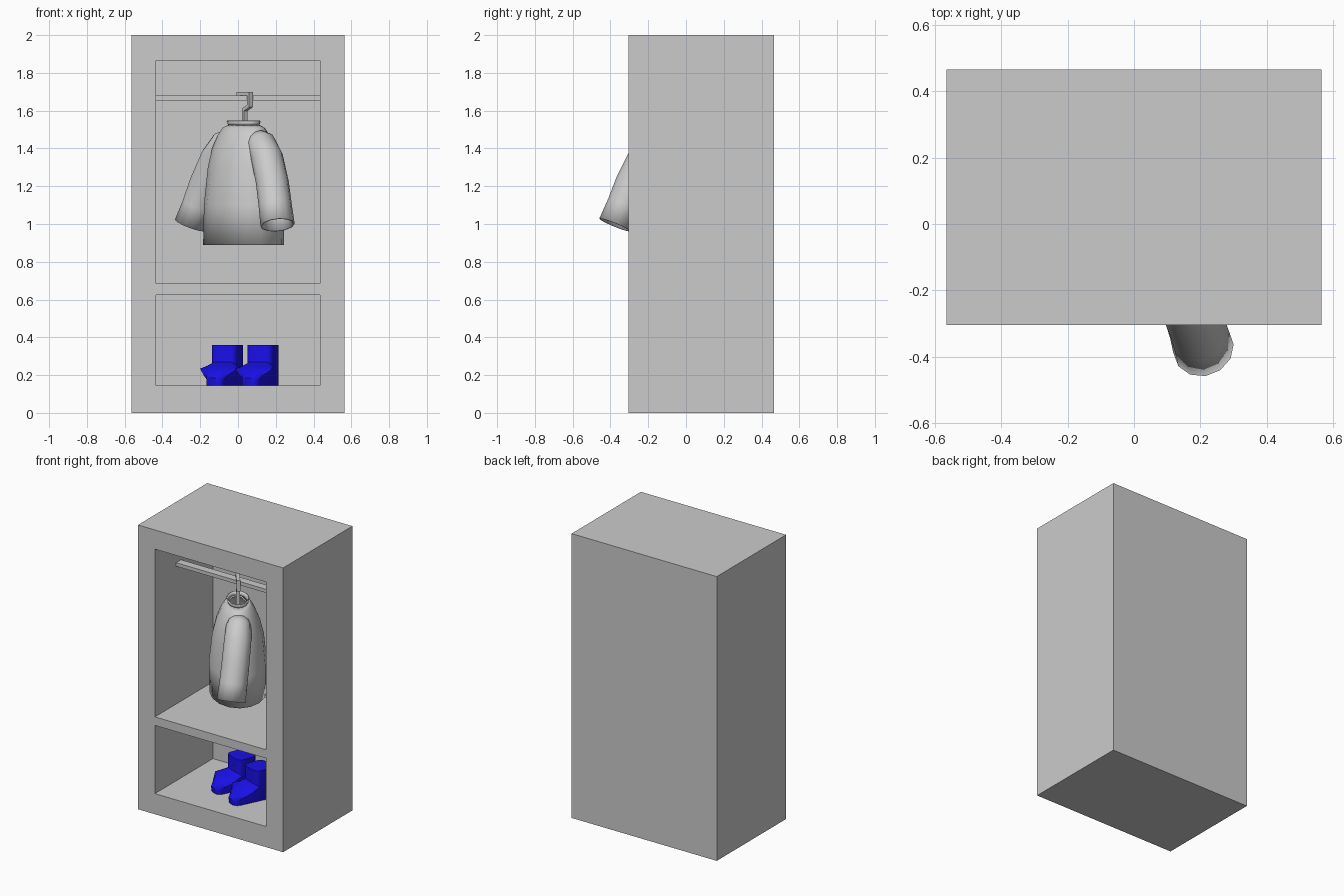
import bpy, bmesh
from math import sin, cos, pi, radians
from mathutils import Vector

if "Cube" in bpy.data.objects:
    bpy.data.objects.remove(bpy.data.objects["Cube"])

TURN = radians(-52)          # the shirt hangs at an angle on the rod
HANG = (0.03, -0.044, 0)


def finish(name, bm, loc=(0, 0, 0), rot=0.0, smooth=False):
    bmesh.ops.recalc_face_normals(bm, faces=bm.faces)
    me = bpy.data.meshes.new(name)
    bm.to_mesh(me)
    bm.free()
    ob = bpy.data.objects.new(name, me)
    bpy.context.collection.objects.link(ob)
    ob.location = loc
    ob.rotation_euler.z = rot
    if smooth:
        bpy.ops.object.select_all(action='DESELECT')
        ob.select_set(True)
        bpy.context.view_layer.objects.active = ob
        bpy.ops.object.shade_smooth_by_angle(angle=radians(40))
    return ob


def box(name, x, y, z):
    bm = bmesh.new()
    bmesh.ops.create_cube(bm, size=1)
    for v in bm.verts:
        v.co = [lo + (c + 0.5) * (hi - lo) for c, (lo, hi) in zip(v.co, (x, y, z))]
    return finish(name, bm)


def loft(bm, rings, n=16):
    """Open tube; each ring is (centre, u axis, v axis)."""
    loops = [[bm.verts.new(Vector(c) + Vector(u) * cos(2 * pi * i / n)
                           + Vector(v) * sin(2 * pi * i / n)) for i in range(n)]
             for c, u, v in rings]
    for a, b in zip(loops, loops[1:]):
        for i in range(n):
            j = (i + 1) % n
            bm.faces.new((a[i], a[j], b[j], b[i]))


def cloth(ob, mirror=False):
    if mirror:
        ob.modifiers.new("mirror", 'MIRROR')
    s = ob.modifiers.new("thickness", 'SOLIDIFY')
    s.thickness = 0.008
    s.offset = -1


# cabinet with two open compartments
cabinet = box("cabinet", (-0.565, 0.565), (-0.305, 0.465), (0, 2))
for label, z in (("upper", (0.685, 1.865)), ("lower", (0.145, 0.625))):
    cutter = box(label + "_cutter", (-0.433, 0.433), (-0.5, 0.34), z)
    cutter.hide_render = True
    cutter.hide_viewport = False
    m = cabinet.modifiers.new(label, 'BOOLEAN')
    m.operation = 'DIFFERENCE'
    m.solver = 'EXACT'
    m.object = cutter
    bpy.context.view_layer.objects.active = cabinet
    bpy.ops.object.modifier_apply(modifier=label)
    bpy.data.objects.remove(cutter)

# hanging rod
box("hanging_rod", (-0.433, 0.433), (-0.07, -0.015), (1.655, 1.68))

# shirt body: height, half width, half depth
bm = bmesh.new()
loft(bm, [((0, 0, z), (a, 0, 0), (0, b, 0)) for z, a, b in (
    (0.89, 0.26, 0.182), (1.1, 0.245, 0.186), (1.3, 0.225, 0.165),
    (1.4, 0.205, 0.14), (1.47, 0.175, 0.11), (1.51, 0.145, 0.085),
    (1.525, 0.105, 0.065))])
cloth(finish("shirt_body", bm, HANG, TURN, True))

# collar
bm = bmesh.new()
loft(bm, [((0, 0, z), (a, 0, 0), (0, b, 0)) for z, a, b in (
    (1.52, 0.095, 0.056), (1.548, 0.107, 0.066))])
cloth(finish("collar", bm, HANG, TURN, True))

# sleeves: path and radii, swept slightly forward
path = [Vector(p) for p in ((0.11, 0, 1.445), (0.155, -0.003, 1.425), (0.215, -0.012, 1.355),
                            (0.285, -0.03, 1.22), (0.33, -0.046, 1.1), (0.372, -0.063, 0.995))]
radii = (0.065, 0.08, 0.087, 0.089, 0.09, 0.093)
bm = bmesh.new()
rings = []
for i, (p, r) in enumerate(zip(path, radii)):
    d = (path[min(i + 1, 5)] - path[max(i - 1, 0)]).normalized()
    u = d.cross(Vector((0, 1, 0))).normalized()
    rings.append((p, u * r * 0.95, d.cross(u) * r))
loft(bm, rings, 12)
cloth(finish("sleeves", bm, HANG, TURN, True), True)


# hanger: square-section hook and shoulder bar
def strip(name, pts, w, t):
    """Flat strip in the local xz plane with mitred corners."""
    pts = [Vector((x, 0, z)) for x, z in pts]
    bm = bmesh.new()
    loops = []
    for i, p in enumerate(pts):
        a = (p - pts[i - 1]).normalized() if i else (pts[1] - p).normalized()
        b = (pts[i + 1] - p).normalized() if i < len(pts) - 1 else a
        tan = (a + b).normalized()
        nrm = Vector((-tan.z, 0, tan.x)) * (t / 2 / max(tan.dot(a), 0.4))
        side = Vector((0, w / 2, 0))
        loops.append([bm.verts.new(p + q) for q in
                      (nrm + side, nrm - side, -nrm - side, -nrm + side)])
    for a, b in zip(loops, loops[1:]):
        for i in range(4):
            bm.faces.new((a[i], a[(i + 1) % 4], b[(i + 1) % 4], b[i]))
    bm.faces.new(loops[0])
    bm.faces.new(loops[-1])
    return finish(name, bm, HANG, TURN)


strip("hanger_hook", ((0.01, 1.47), (0.01, 1.605), (0.055, 1.625), (0.055, 1.69),
                      (-0.035, 1.69), (-0.035, 1.665)), 0.025, 0.018)
strip("hanger_bar", ((-0.13, 1.43), (0, 1.48), (0.13, 1.43)), 0.03, 0.02)

# blue boots: side profile extruded across the width, then rounded
blue = bpy.data.materials.new("boot_blue")
blue.diffuse_color = (0.01, 0.005, 0.8, 1)
blue.use_nodes = True
blue.node_tree.nodes["Principled BSDF"].inputs["Base Color"].default_value = blue.diffuse_color
profile = ((-0.075, 0), (0.215, 0), (0.222, 0.04), (0.19, 0.08), (0.13, 0.1),
           (0.075, 0.125), (0.072, 0.215), (-0.072, 0.215))
for label, loc in (("left_boot", (-0.055, 0.12, 0.145)), ("right_boot", (0.133, 0.045, 0.145))):
    bm = bmesh.new()
    face = bm.faces.new([bm.verts.new((-0.072, -y, z)) for y, z in profile])
    ext = bmesh.ops.extrude_face_region(bm, geom=[face])
    for v in ext["geom"]:
        if isinstance(v, bmesh.types.BMVert):
            v.co.x += 0.144
    for v in bm.verts:                      # narrow the toe
        if v.co.y < -0.18:
            v.co.x *= 0.65
    # round the upright corners of the shaft and heel
    bm.edges.ensure_lookup_table()
    sides = [e for e in bm.edges if abs(e.verts[0].co.x - e.verts[1].co.x) < 0.05
             and min(v.co.z for v in e.verts) < 0.2 and max(v.co.z for v in e.verts) > 0.001]
    bmesh.ops.bevel(bm, geom=sides, offset=0.035, segments=3, profile=0.5, affect='EDGES',
                    clamp_overlap=True)
    boot = finish(label, bm, loc, radians(-21), True)
    boot.data.materials.append(blue)
